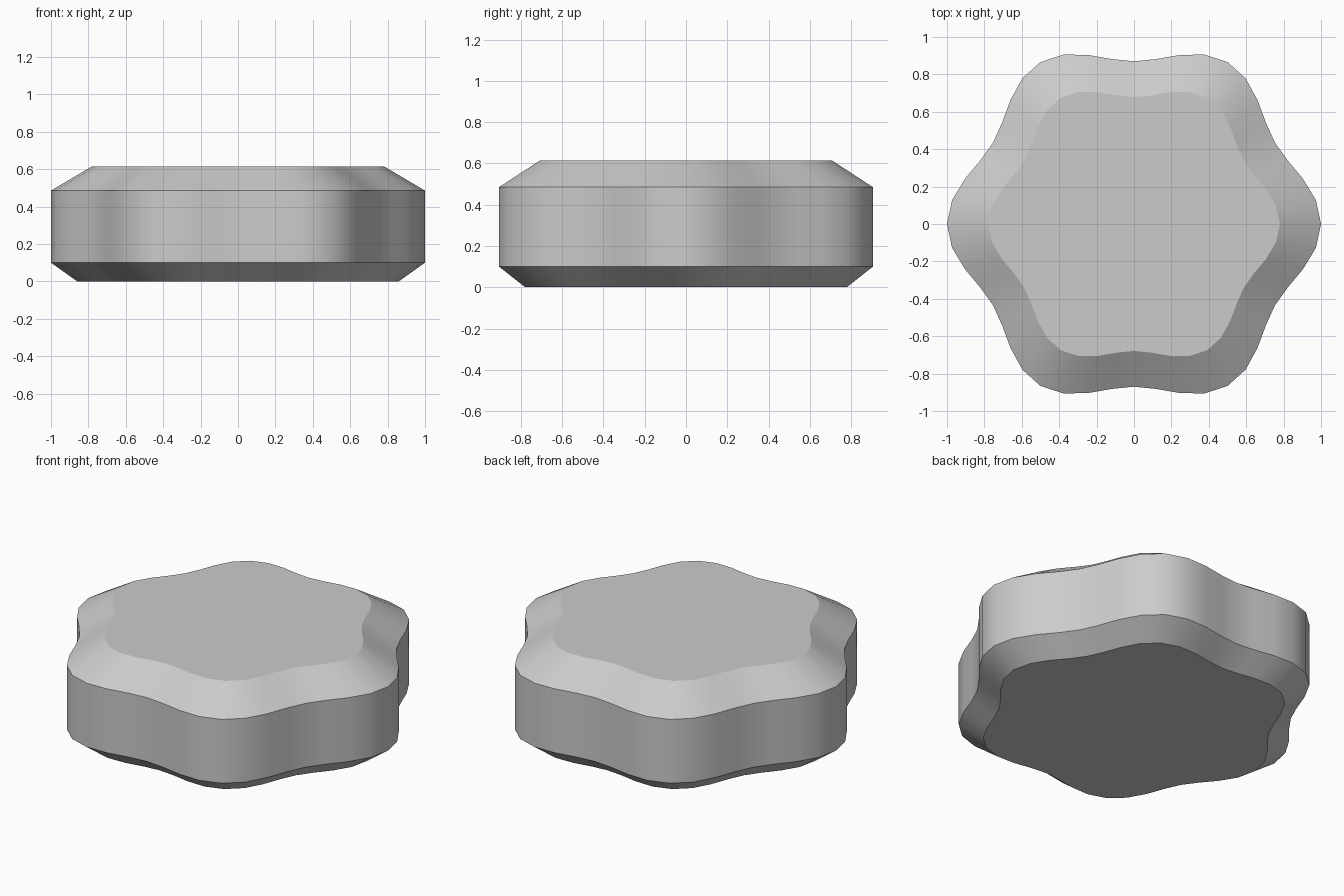
import bpy, bmesh, math

# Remove the default cube
cube = bpy.data.objects.get("Cube")
if cube:
    bpy.data.objects.remove(cube, do_unlink=True)

SEGMENTS = 48
LOBES = 6
# Rings from bottom to top: (height, outline scale)
RINGS = [(0.0, 0.86), (0.10, 1.0), (0.485, 1.0), (0.615, 0.78)]

# Plain grey material
grey = bpy.data.materials.new("plain_grey")
grey.use_nodes = True
colour = (0.6, 0.6, 0.6, 1.0)
grey.diffuse_color = colour
grey.node_tree.nodes["Principled BSDF"].inputs["Base Color"].default_value = colour


def lobed_ring(bm, z, scale):
    """Closed wavy outline at one height."""
    verts = []
    for i in range(SEGMENTS):
        a = math.tau * i / SEGMENTS
        r = scale * (0.935 + 0.065 * math.cos(LOBES * a))
        verts.append(bm.verts.new((r * math.cos(a), r * math.sin(a), z)))
    return verts


# Knob body: chamfered wall between flat caps
bm = bmesh.new()
rings = [lobed_ring(bm, z, s) for z, s in RINGS]
for low, high in zip(rings, rings[1:]):
    for i in range(SEGMENTS):
        j = (i + 1) % SEGMENTS
        bm.faces.new((low[i], low[j], high[j], high[i]))
bm.faces.new(rings[0][::-1])
bm.faces.new(rings[-1])

mesh = bpy.data.meshes.new("lobed_knob")
bm.to_mesh(mesh)
bm.free()
mesh.materials.append(grey)
knob = bpy.data.objects.new("lobed_knob", mesh)
bpy.context.collection.objects.link(knob)

# Smooth wavy walls, crisp chamfer edges
bpy.ops.object.select_all(action="DESELECT")
knob.select_set(True)
bpy.context.view_layer.objects.active = knob
bpy.ops.object.shade_smooth_by_angle(angle=math.radians(28))
